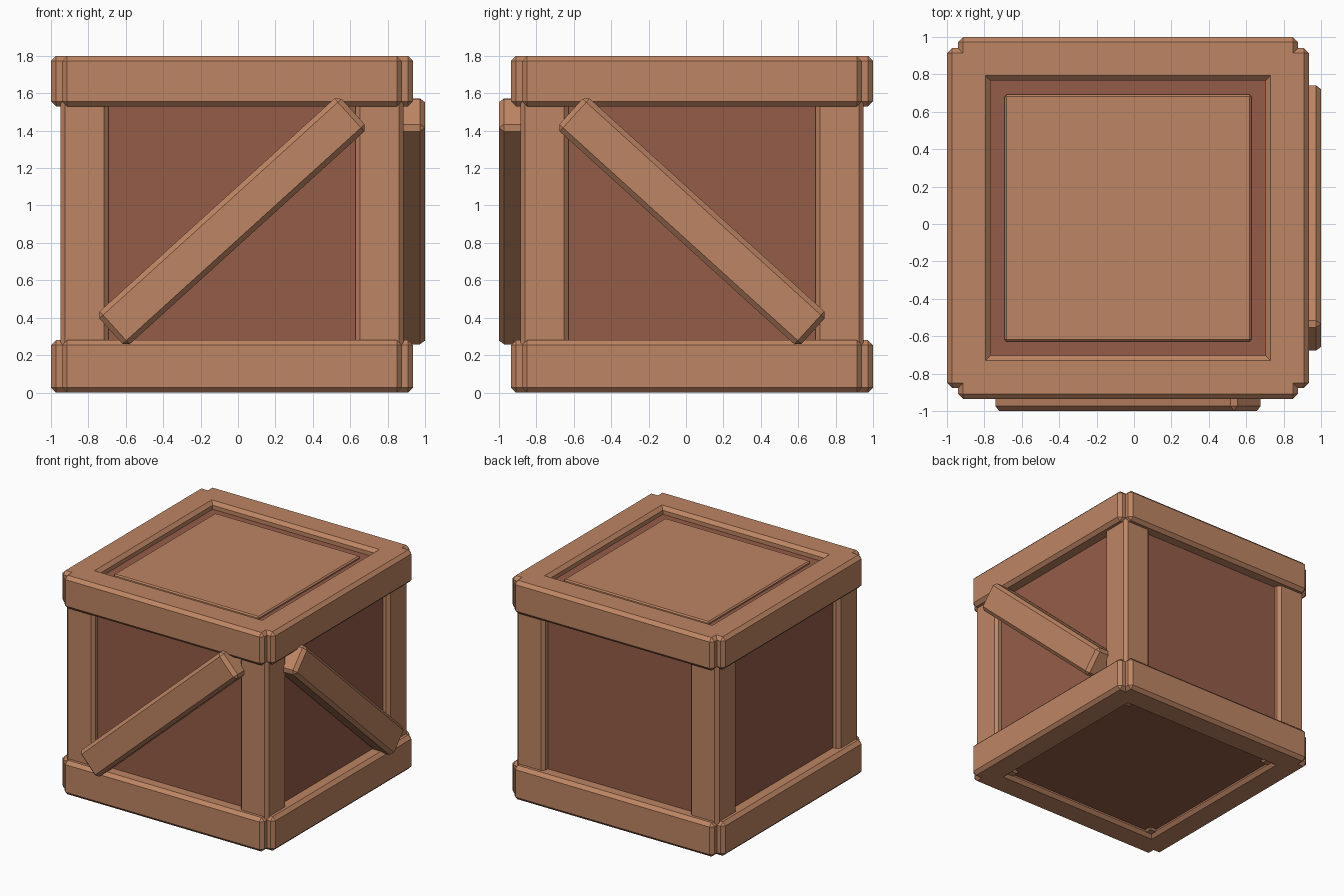
import bpy, bmesh, math
from mathutils import Matrix, Vector

if "Cube" in bpy.data.objects:
    bpy.data.objects.remove(bpy.data.objects["Cube"])

# Crate body centre; the two braces push the overall bounds to one side
CENTRE = Matrix.Translation((-0.032, 0.032, 0))
H = 0.968          # half width over the frame boards
BEVEL = 0.027


def material(name, colour):
    m = bpy.data.materials.new(name)
    m.diffuse_color = (*colour, 1)
    m.use_nodes = True
    m.node_tree.nodes["Principled BSDF"].inputs["Base Color"].default_value = m.diffuse_color
    return m


LIGHT = material("light wood", (0.515, 0.235, 0.125))
DARK = material("dark wood", (0.30, 0.108, 0.064))


def box(name, lo, hi, mat, bevel=0.0, matrix=Matrix()):
    """Box between two corners with chamfered edges."""
    lo, hi = Vector(lo), Vector(hi)
    bm = bmesh.new()
    bmesh.ops.create_cube(bm, size=1)
    for v in bm.verts:
        v.co = (lo + hi) / 2 + v.co * (hi - lo)
    if bevel:
        bmesh.ops.bevel(bm, geom=bm.edges[:], offset=bevel, segments=1,
                        affect='EDGES', profile=0.5)
    bm.transform(CENTRE @ matrix)
    mesh = bpy.data.meshes.new(name)
    bm.to_mesh(mesh)
    bm.free()
    mesh.materials.append(mat)
    obj = bpy.data.objects.new(name, mesh)
    bpy.context.collection.objects.link(obj)
    return obj


# Inner box seen between the boards, and the lid panel
box("inner_box", (-0.865, -0.865, 0.04), (0.865, 0.865, 1.74), DARK)
box("lid_panel", (-0.66, -0.66, 1.70), (0.66, 0.66, 1.76), LIGHT, 0.01)

for i in range(4):
    turn = Matrix.Rotation(i * math.pi / 2, 4, 'Z')
    # Top and bottom frame boards
    for name, z0, z1 in (("bottom_board", 0.0, 0.28), ("top_board", 1.53, 1.80)):
        box(name, (-0.908, -H, z0), (0.908, -0.735, z1), LIGHT, BEVEL, turn)
    # Corner posts
    box("corner_post", (0.66, -0.918, 0.025), (0.918, -0.66, 1.70), LIGHT, 0.025, turn)

# Diagonal braces on the front and right, both rising to the shared corner
for name, turn, angle in (("front_brace", 0, -42.2), ("right_brace", 90, 42.2)):
    place = (Matrix.Rotation(math.radians(turn), 4, 'Z')
             @ Matrix.Translation((0, 0, 0.915))
             @ Matrix.Rotation(math.radians(angle), 4, 'Y'))
    box(name, (-0.874, -1.032, -0.119), (0.874, -0.85, 0.119), LIGHT, BEVEL, place)
